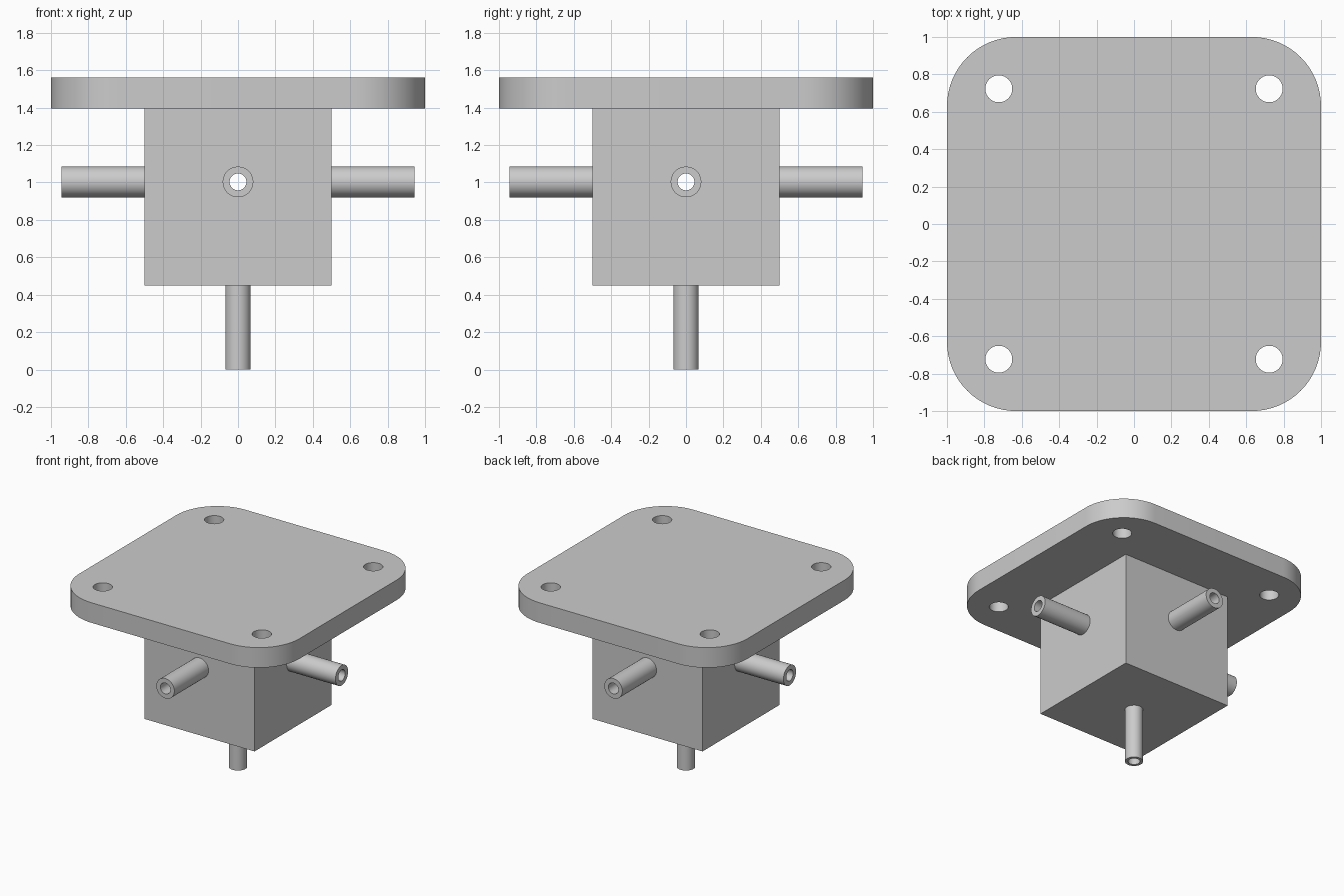
import bpy
import bmesh
import math
from mathutils import Matrix, Vector

cube = bpy.data.objects.get("Cube")
if cube:
    bpy.data.objects.remove(cube, do_unlink=True)

PIPE_Z = 1.003       # height of the side pipes' axis
BLOCK_BOTTOM = 0.45
PLATE_BOTTOM, PLATE_TOP = 1.395, 1.56
HALF = 0.5           # half width of the block
BORE = 0.045

grey = bpy.data.materials.new("light grey")
grey.use_nodes = True
colour = (0.6, 0.6, 0.6, 1)
grey.diffuse_color = colour
grey.node_tree.nodes["Principled BSDF"].inputs["Base Color"].default_value = colour


def finish(bm, name):
    bmesh.ops.recalc_face_normals(bm, faces=bm.faces)
    mesh = bpy.data.meshes.new(name)
    bm.to_mesh(mesh)
    bm.free()
    obj = bpy.data.objects.new(name, mesh)
    bpy.context.collection.objects.link(obj)
    mesh.materials.append(grey)
    return obj


def smooth(obj):
    bpy.ops.object.select_all(action="DESELECT")
    obj.select_set(True)
    bpy.context.view_layer.objects.active = obj
    bpy.ops.object.shade_smooth_by_angle(angle=math.radians(30))


def rod(name, radius, start, end):
    """Solid cylinder between two points."""
    start, end = Vector(start), Vector(end)
    axis = end - start
    turn = axis.to_track_quat("Z", "Y").to_matrix().to_4x4()
    bm = bmesh.new()
    bmesh.ops.create_cone(bm, cap_ends=True, segments=48, radius1=radius, radius2=radius,
                          depth=axis.length,
                          matrix=Matrix.Translation((start + end) / 2) @ turn)
    return finish(bm, name)


def cut(obj, cutters):
    """Subtract the cutters from the object, then discard them."""
    bpy.context.view_layer.objects.active = obj
    for cutter in cutters:
        cutter.hide_render = True
        mod = obj.modifiers.new("cut", "BOOLEAN")
        mod.operation, mod.solver, mod.object = "DIFFERENCE", "EXACT", cutter
        bpy.ops.object.modifier_apply(modifier=mod.name)
        bpy.data.objects.remove(cutter, do_unlink=True)
    smooth(obj)


def tube(name, outer, inner, start, end):
    pipe = rod(name, outer, start, end)
    reach = (Vector(end) - Vector(start)) * 0.1
    cut(pipe, [rod("bore", inner, Vector(start) - reach, Vector(end) + reach)])


# Mounting plate with rounded corners and four screw holes
bm = bmesh.new()
corner, steps = 0.37, 16
outline = []
for quarter in range(4):
    mid = math.pi / 4 + quarter * math.pi / 2
    cx = math.copysign(1 - corner, math.cos(mid))
    cy = math.copysign(1 - corner, math.sin(mid))
    for i in range(steps + 1):
        a = (quarter + i / steps) * math.pi / 2
        outline.append(bm.verts.new((cx + corner * math.cos(a),
                                     cy + corner * math.sin(a), PLATE_BOTTOM)))
base = bm.faces.new(outline)
side = bmesh.ops.extrude_face_region(bm, geom=[base], use_keep_orig=True)
bmesh.ops.translate(bm, vec=(0, 0, PLATE_TOP - PLATE_BOTTOM),
                    verts=[v for v in side["geom"] if isinstance(v, bmesh.types.BMVert)])
plate = finish(bm, "mounting_plate")
cut(plate, [rod("screw_hole", 0.072, (x, y, PLATE_BOTTOM - 0.1), (x, y, PLATE_TOP + 0.1))
            for x in (-0.723, 0.723) for y in (-0.723, 0.723)])

# Central block with crossing bores
bm = bmesh.new()
height = PLATE_BOTTOM - BLOCK_BOTTOM
bmesh.ops.create_cube(bm, size=1, matrix=Matrix.Translation((0, 0, BLOCK_BOTTOM + height / 2))
                      @ Matrix.Diagonal((2 * HALF, 2 * HALF, height, 1)))
block = finish(bm, "manifold_block")
cut(block, [rod("bore_x", BORE, (-1, 0, PIPE_Z), (1, 0, PIPE_Z)),
            rod("bore_y", BORE, (0, -1, PIPE_Z), (0, 1, PIPE_Z)),
            rod("bore_z", BORE, (0, 0, 0), (0, 0, PIPE_Z))])

# Four side pipes and one bottom pipe
for name, x, y in (("front", 0, -1), ("back", 0, 1), ("left", 1, 0), ("right", -1, 0)):
    tube(name + "_pipe", 0.082, BORE, (x * HALF, y * HALF, PIPE_Z),
         (x * 0.943, y * 0.943, PIPE_Z))
tube("bottom_pipe", 0.068, BORE, (0, 0, BLOCK_BOTTOM), (0, 0, 0))
